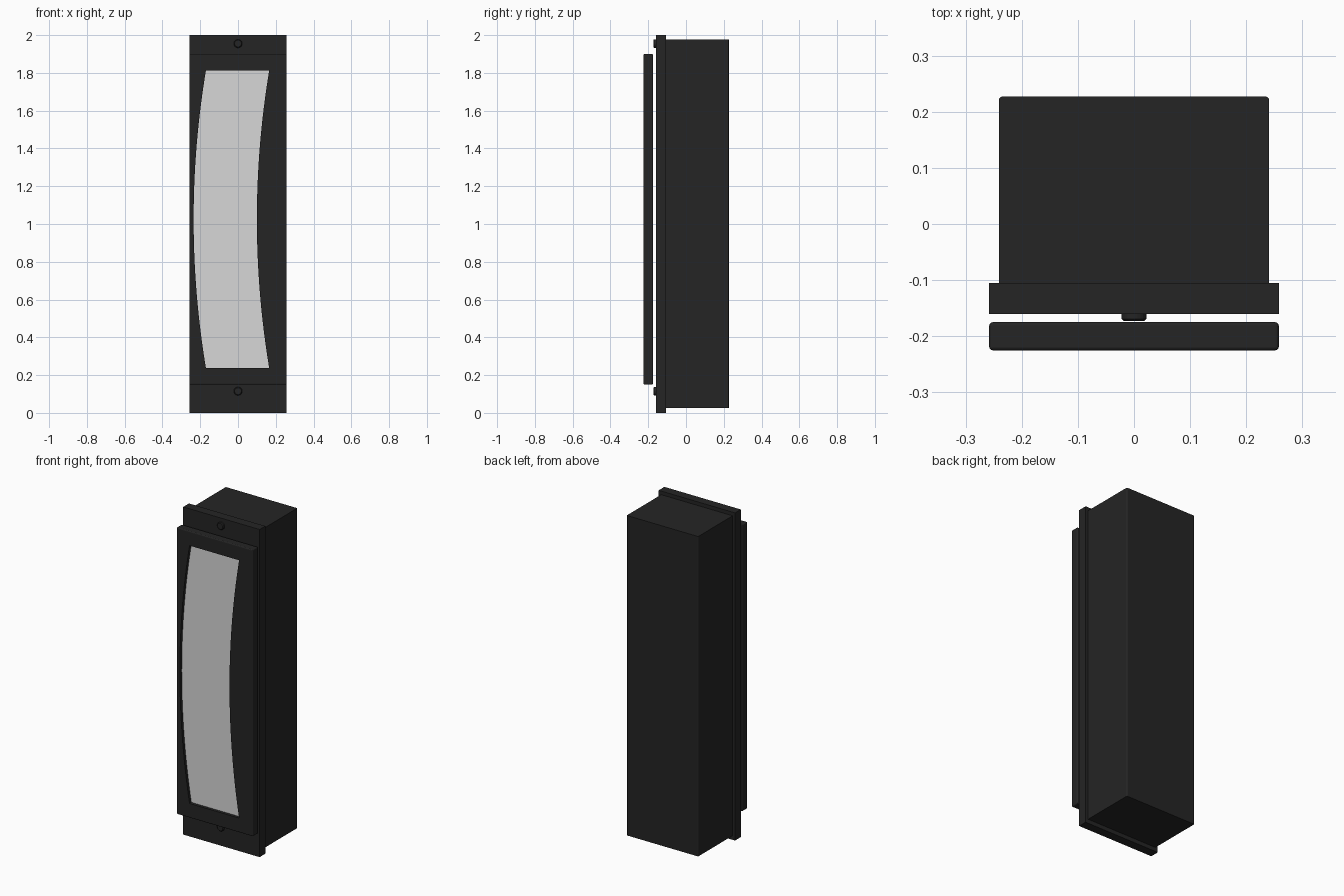
import bpy, bmesh, math
from mathutils import Matrix

if "Cube" in bpy.data.objects:
    bpy.data.objects.remove(bpy.data.objects["Cube"])


def material(name, rgb):
    m = bpy.data.materials.new(name)
    m.diffuse_color = (*rgb, 1)
    m.use_nodes = True
    m.node_tree.nodes["Principled BSDF"].inputs["Base Color"].default_value = m.diffuse_color
    return m


BLACK = material("matte_black", (0.018, 0.018, 0.018))
GREY = material("light_grey_glass", (0.68, 0.68, 0.68))


def make_object(name, bm, mat):
    bmesh.ops.recalc_face_normals(bm, faces=bm.faces)
    mesh = bpy.data.meshes.new(name)
    bm.to_mesh(mesh)
    bm.free()
    ob = bpy.data.objects.new(name, mesh)
    bpy.context.collection.objects.link(ob)
    mesh.materials.append(mat)
    return ob


def box(name, x, y, z, mat, bevel=0, vertical_only=False):
    """Box from (min, max) ranges, with optional rounded edges."""
    bm = bmesh.new()
    bmesh.ops.create_cube(bm, size=1)
    for v in bm.verts:
        v.co = [r[0] + (c + 0.5) * (r[1] - r[0]) for c, r in zip(v.co, (x, y, z))]
    if bevel:
        edges = [e for e in bm.edges if not vertical_only or
                 (abs(e.verts[0].co.z - e.verts[1].co.z) > 0.1 and e.verts[0].co.y > 0)]
        bmesh.ops.bevel(bm, geom=edges, offset=bevel, segments=3, profile=0.5,
                        affect='EDGES')
    return make_object(name, bm, mat)


def bowed_panel(name, y0, y1, mat, steps=32):
    """Panel whose two long sides both bow to the left."""
    def side(x):
        return [(x - 0.065 * (1 - t * t), 1.025 + 0.787 * t)
                for t in (-1 + 2 * i / steps for i in range(steps + 1))]
    outline = side(-0.17) + side(0.165)[::-1]
    bm = bmesh.new()
    face = bm.faces.new([bm.verts.new((x, y0, z)) for x, z in outline])
    ext = bmesh.ops.extrude_face_region(bm, geom=[face])
    moved = [g for g in ext["geom"] if isinstance(g, bmesh.types.BMVert)]
    bmesh.ops.translate(bm, verts=moved, vec=(0, y1 - y0, 0))
    return make_object(name, bm, mat)


def screw(name, z):
    """Round head with a chamfered rim and a hexagonal socket."""
    rings = [(0.0225, -0.158, 24), (0.0225, -0.169, 24), (0.018, -0.173, 24),
             (0.011, -0.173, 6), (0.011, -0.166, 6)]
    bm = bmesh.new()
    loops = []
    for r, y, n in rings:
        vs = [bm.verts.new((r * math.cos(2 * math.pi * i / n), y,
                            z + r * math.sin(2 * math.pi * i / n))) for i in range(n)]
        loops.append([bm.edges.new((vs[i], vs[(i + 1) % n])) for i in range(n)])
    for a, b in zip(loops, loops[1:]):
        bmesh.ops.bridge_loops(bm, edges=a + b)
    for loop in (loops[0], loops[-1]):
        bmesh.ops.contextual_create(bm, geom=loop)
    return make_object(name, bm, BLACK)


# Deep rear housing and mounting plate
box("housing", (-0.241, 0.241), (-0.106, 0.227), (0.025, 1.978), BLACK, 0.006, True)
box("mounting_plate", (-0.258, 0.258), (-0.16, -0.105), (0, 2), BLACK)

# Front cover with the bowed window cut through it
cover = box("front_cover", (-0.258, 0.258), (-0.225, -0.175), (0.15, 1.90), BLACK, 0.006)
cutter = bowed_panel("window_cutter", -0.3, -0.1, BLACK)
cutter.hide_render = True
cutter.display_type = 'WIRE'
cut = cover.modifiers.new("window", 'BOOLEAN')
cut.operation = 'DIFFERENCE'
cut.solver = 'EXACT'
cut.object = cutter

# Glass set back in the window
bowed_panel("glass_lens", -0.207, -0.178, GREY)

# Fixing screws above and below the cover
screw("top_screw", 1.955)
screw("bottom_screw", 0.115)
